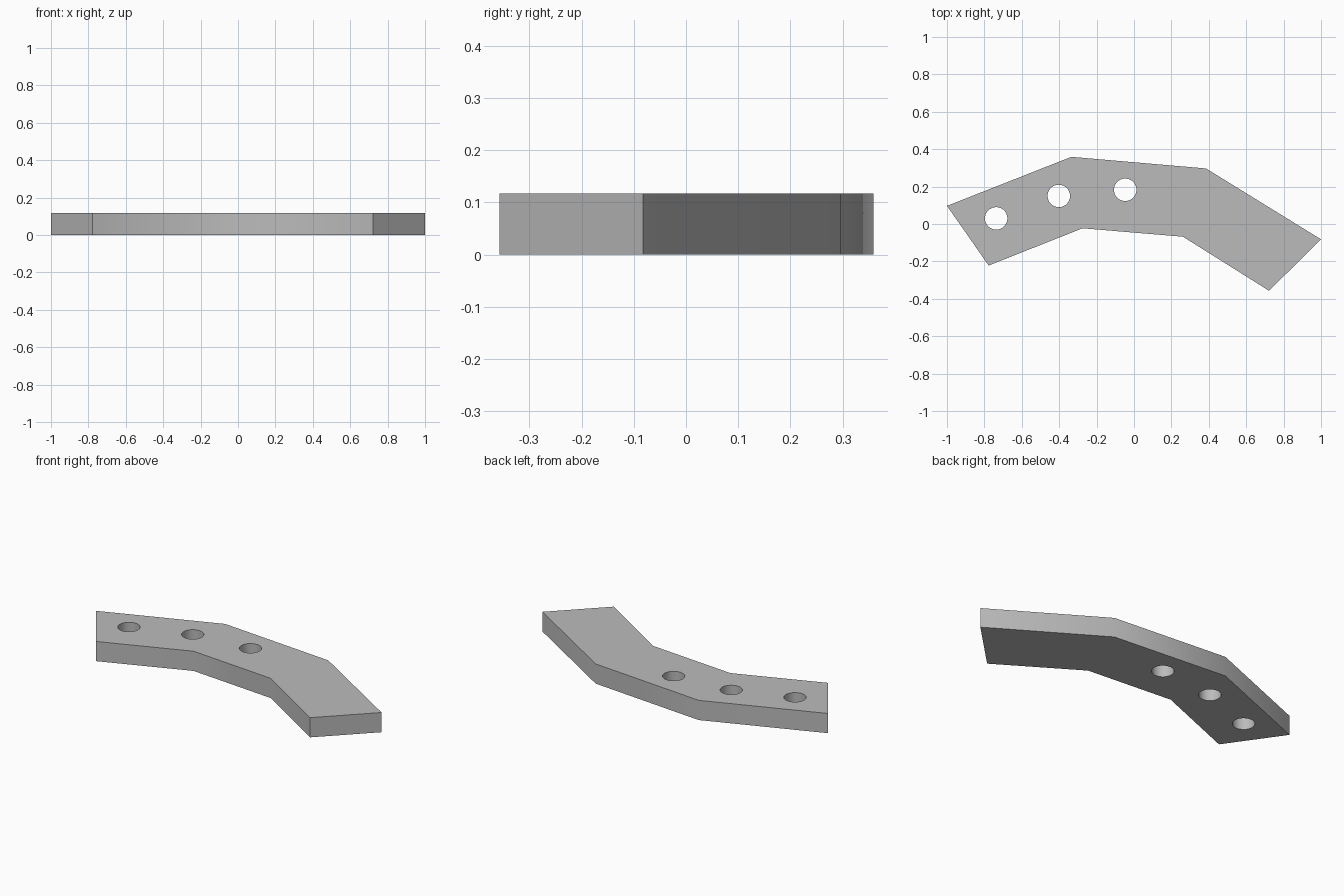
import bpy, bmesh, math

cube = bpy.data.objects.get("Cube")
if cube:
    bpy.data.objects.remove(cube, do_unlink=True)

THICKNESS = 0.117
HOLE_RADIUS = 0.06
OUTLINE = [(-1, 0.097), (-0.777, -0.222), (-0.275, -0.023), (0.262, -0.068),
           (0.722, -0.357), (1, -0.082), (0.385, 0.297), (-0.335, 0.359)]
HOLES = [(-0.737, 0.03), (-0.402, 0.15), (-0.047, 0.183)]

# Plain grey material
grey = bpy.data.materials.new("grey")
grey.use_nodes = True
colour = (0.5, 0.5, 0.5, 1)
grey.diffuse_color = colour
grey.node_tree.nodes["Principled BSDF"].inputs["Base Color"].default_value = colour

# Bent plate, extruded from its outline
bm = bmesh.new()
base = bm.faces.new([bm.verts.new((x, y, 0)) for x, y in OUTLINE])
top = bmesh.ops.extrude_face_region(bm, geom=[base], use_keep_orig=True)["geom"]
bmesh.ops.translate(bm, vec=(0, 0, THICKNESS),
                    verts=[v for v in top if isinstance(v, bmesh.types.BMVert)])
bmesh.ops.recalc_face_normals(bm, faces=bm.faces)
mesh = bpy.data.meshes.new("bent_plate")
bm.to_mesh(mesh)
bm.free()
plate = bpy.data.objects.new("bent_plate", mesh)
bpy.context.collection.objects.link(plate)
mesh.materials.append(grey)

# Round through holes
for i, (x, y) in enumerate(HOLES):
    bpy.ops.mesh.primitive_cylinder_add(vertices=48, radius=HOLE_RADIUS, depth=0.5,
                                        location=(x, y, THICKNESS / 2))
    cutter = bpy.context.object
    cutter.name = f"hole_cutter_{i + 1}"
    cutter.data.materials.append(grey)
    cut = plate.modifiers.new(f"hole_{i + 1}", "BOOLEAN")
    cut.operation = "DIFFERENCE"
    cut.solver = "EXACT"
    cut.object = cutter
    bpy.ops.object.select_all(action="DESELECT")
    bpy.context.view_layer.objects.active = plate
    plate.select_set(True)
    bpy.ops.object.modifier_apply(modifier=cut.name)
    bpy.data.objects.remove(cutter, do_unlink=True)

# Soft bends and hole walls, sharp rims
bpy.ops.object.shade_smooth_by_angle(angle=math.radians(30))
